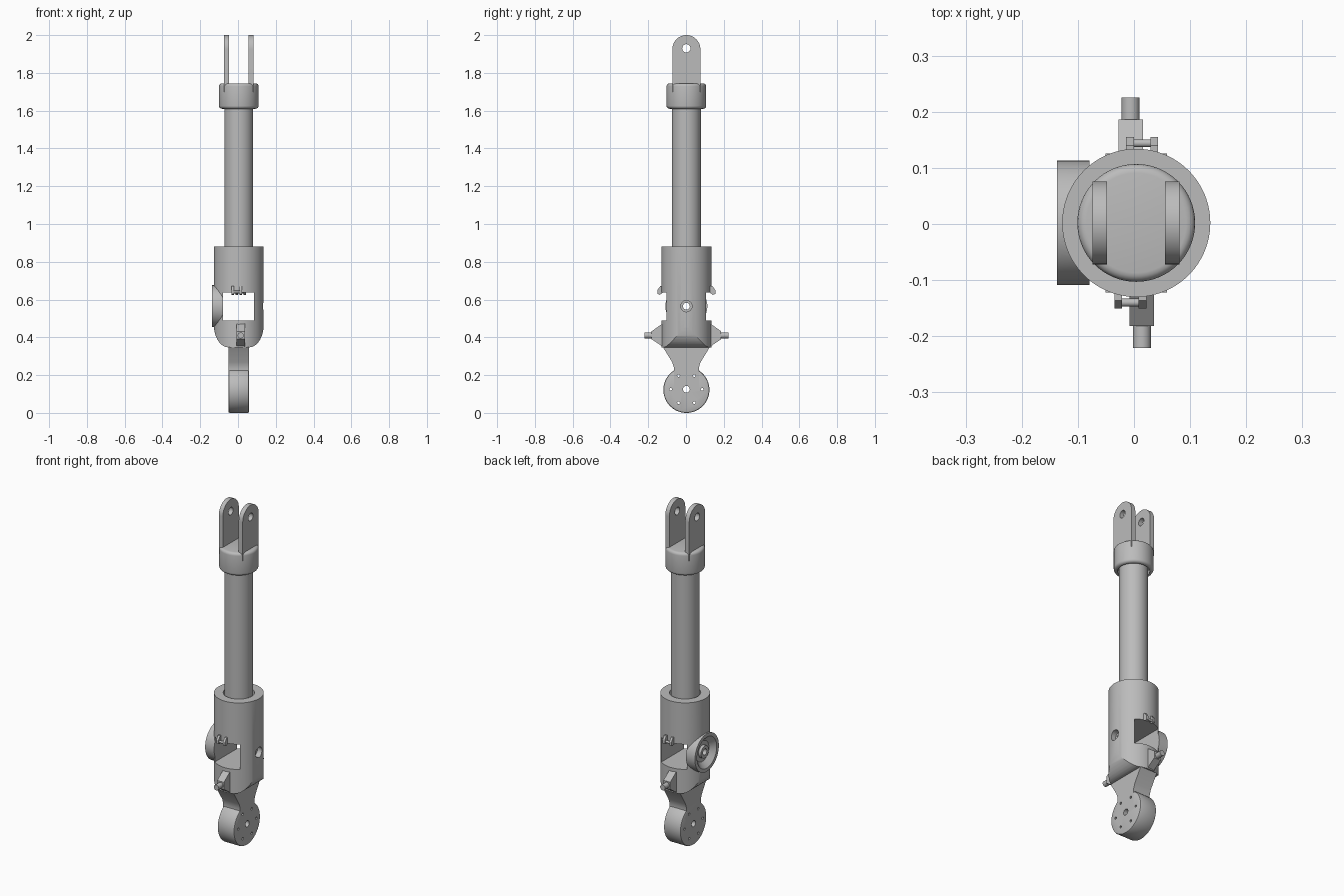
import bpy, bmesh
from math import pi, sin, cos, radians
from mathutils import Matrix, Vector

cube = bpy.data.objects.get("Cube")
if cube:
    bpy.data.objects.remove(cube, do_unlink=True)

grey = bpy.data.materials.new("mid_grey")
grey.use_nodes = True
COLOUR = (0.5, 0.5, 0.5, 1)
grey.diffuse_color = COLOUR
grey.node_tree.nodes["Principled BSDF"].inputs["Base Color"].default_value = COLOUR

AXES = {"X": Matrix.Rotation(pi / 2, 4, "Y"),
        "Y": Matrix.Rotation(-pi / 2, 4, "X"),
        "Z": Matrix.Identity(4)}


def finish(bm, name):
    bmesh.ops.recalc_face_normals(bm, faces=bm.faces)
    mesh = bpy.data.meshes.new(name)
    bm.to_mesh(mesh)
    bm.free()
    mesh.materials.append(grey)
    ob = bpy.data.objects.new(name, mesh)
    bpy.context.collection.objects.link(ob)
    return ob


def cylinder(name, axis, r, lo, hi, at=(0, 0, 0), r_hi=None, sides=64):
    """Cylinder or cone running from lo to hi along an axis through a point."""
    bm = bmesh.new()
    m = Matrix.Translation(at) @ AXES[axis] @ Matrix.Translation((0, 0, (lo + hi) / 2))
    bmesh.ops.create_cone(bm, cap_ends=True, segments=sides, radius1=r,
                          radius2=r if r_hi is None else r_hi, depth=hi - lo, matrix=m)
    return finish(bm, name)


def prism(name, points, axis, lo, hi):
    """Extrude an outline: (y, z) along X or (x, z) along Y."""
    bm = bmesh.new()
    place = (lambda a, b: (lo, a, b)) if axis == "X" else (lambda a, b: (a, lo, b))
    face = bm.faces.new([bm.verts.new(place(a, b)) for a, b in points])
    geom = bmesh.ops.extrude_face_region(bm, geom=[face])["geom"]
    move = Vector((hi - lo, 0, 0) if axis == "X" else (0, hi - lo, 0))
    bmesh.ops.translate(bm, vec=move, verts=[v for v in geom if isinstance(v, bmesh.types.BMVert)])
    return finish(bm, name)


def box(name, x, y, z):
    return prism(name, [(x[0], z[0]), (x[1], z[0]), (x[1], z[1]), (x[0], z[1])], "Y", *y)


def apply_modifiers(ob):
    deps = bpy.context.evaluated_depsgraph_get()
    mesh = bpy.data.meshes.new_from_object(ob.evaluated_get(deps))
    ob.modifiers.clear()
    ob.data = mesh


def combine(ob, tools, operation="DIFFERENCE"):
    for tool in tools:
        mod = ob.modifiers.new("cut", "BOOLEAN")
        mod.operation, mod.object, mod.solver = operation, tool, "EXACT"
        apply_modifiers(ob)
        bpy.data.objects.remove(tool, do_unlink=True)


def bevel(ob, width, segments, angle=40):
    mod = ob.modifiers.new("bevel", "BEVEL")
    mod.width, mod.segments, mod.angle_limit = width, segments, radians(angle)
    mod.limit_method = "ANGLE"
    apply_modifiers(ob)


def arc(cx, cz, r, start, end, steps):
    angles = [radians(start + (end - start) * i / steps) for i in range(steps + 1)]
    return [(cx + r * cos(a), cz + r * sin(a)) for a in angles]


R = 0.132          # housing radius
HUB = 0.565        # height of the side pivot
parts = []

# Housing: round body with an underside rounded across its width
housing = cylinder("housing", "Z", R, 0.345, 0.88, sides=96)
right_curve = [(0.055 + 0.077 * cos(radians(a)), 0.47 + 0.123 * sin(radians(a)))
               for a in range(0, -91, -10)]
outline = right_curve + [(-x, z) for x, z in reversed(right_curve)] + [(-R, 0.9), (R, 0.9)]
outline = [(x * 1.005, z) for x, z in outline]
combine(housing, [prism("underside", outline, "Y", -0.2, 0.2)], "INTERSECT")
# Side pivot ring with its dished face
combine(housing, [cylinder("pivot_ring", "X", 0.111, -0.141, -0.05, (0, 0, HUB))], "UNION")
combine(housing, [
    cylinder("rod_bore", "Z", 0.083, 0.68, 0.95),
    box("window", (-0.083, 0.081), (-0.2, 0.2), (0.49, 0.637)),
    cylinder("dish", "X", 0.092, -0.142, -0.112, (0, 0, HUB), 0.06),
    cylinder("counterbore", "X", 0.03, 0.1, 0.2, (0, 0, HUB), sides=32),
    cylinder("pivot_bore", "X", 0.018, -0.2, 0.2, (0, 0, HUB), sides=32)])
parts.append(housing)

# Raised boss around the bore in the dish
boss = cylinder("pivot_boss", "X", 0.036, -0.128, -0.1, (0, 0, HUB), sides=32)
combine(boss, [cylinder("boss_bore", "X", 0.018, -0.2, 0, (0, 0, HUB), sides=32)])
parts.append(boss)

# Lower link: tapered neck running into a round end
link = prism("lower_link", [(-0.124, 0.348), (-0.075, 0.268), (-0.066, 0.24), (-0.066, 0.13),
                            (0.066, 0.13), (0.066, 0.24), (0.075, 0.268), (0.124, 0.348)],
             "X", -0.055, 0.055)
round_end = cylinder("round_end", "X", 0.122, -0.055, 0.055, (0, 0, 0.122))
bevel(round_end, 0.008, 2)
combine(link, [round_end], "UNION")
combine(link, [cylinder("link_bore", "X", 0.018, -0.1, 0.1, (0, 0, 0.125), sides=32)])
combine(link, [cylinder("bolt_hole", "X", 0.007, -0.1, 0.1,
                        (0, 0.083 * cos(i * pi / 3), 0.125 + 0.083 * sin(i * pi / 3)), sides=12)
               for i in range(6)])
parts.append(link)

# Rod and end cap
parts.append(cylinder("rod", "Z", 0.0765, 0.68, 1.66))
cap = cylinder("end_cap", "Z", 0.105, 1.61, 1.745)
bevel(cap, 0.016, 4)
combine(cap, [cylinder("cap_recess", "Z", 0.085, 1.5, 1.635)])
parts.append(cap)

# Fork ears
for name, lo in (("fork_ear_right", -0.078), ("fork_ear_left", 0.051)):
    ear = prism(name, [(-0.074, 1.7), (0.074, 1.7)] + arc(0, 1.926, 0.074, 0, 180, 24),
                "X", lo, lo + 0.026)
    combine(ear, [cylinder("ear_hole", "X", 0.022, -0.2, 0.2, (0, 0, 1.93), sides=32)])
    parts.append(ear)

# Latches and hinge lugs, repeated half a turn around the body
half_turn = Matrix.Rotation(pi, 4, "Z")
for side in ("front", "back"):
    latch = prism(side + "_latch", [(-0.11, 0.352), (-0.128, 0.352), (-0.184, 0.39),
                                    (-0.184, 0.432), (-0.128, 0.472), (-0.11, 0.472)],
                  "X", -0.012, 0.032)
    peg = cylinder(side + "_peg", "Y", 0.016, -0.223, -0.15, (0.01, 0, 0.41), sides=24)
    group = [latch, peg]
    for i, x in enumerate((-0.039, 0.004)):
        group.append(prism(f"{side}_hinge_lug_{i + 1}",
                           [(-0.12, 0.64), (-0.14, 0.625), (-0.153, 0.63),
                            (-0.153, 0.65), (-0.138, 0.672), (-0.12, 0.672)],
                           "X", x, x + 0.014))
    # Pin joining the lugs
    group.append(cylinder(side + "_hinge_pin", "X", 0.007, -0.039, 0.018,
                          (0, -0.142, 0.64), sides=16))
    if side == "back":
        for ob in group:
            ob.data.transform(half_turn)
    parts += group

# Place the parts and shade them
for ob in bpy.context.selected_objects:
    ob.select_set(False)
for ob in parts:
    ob.data.transform(Matrix.Translation((0.004, 0.002, 0)))
    ob.select_set(True)
bpy.context.view_layer.objects.active = parts[0]
bpy.ops.object.shade_smooth_by_angle(angle=radians(30))
